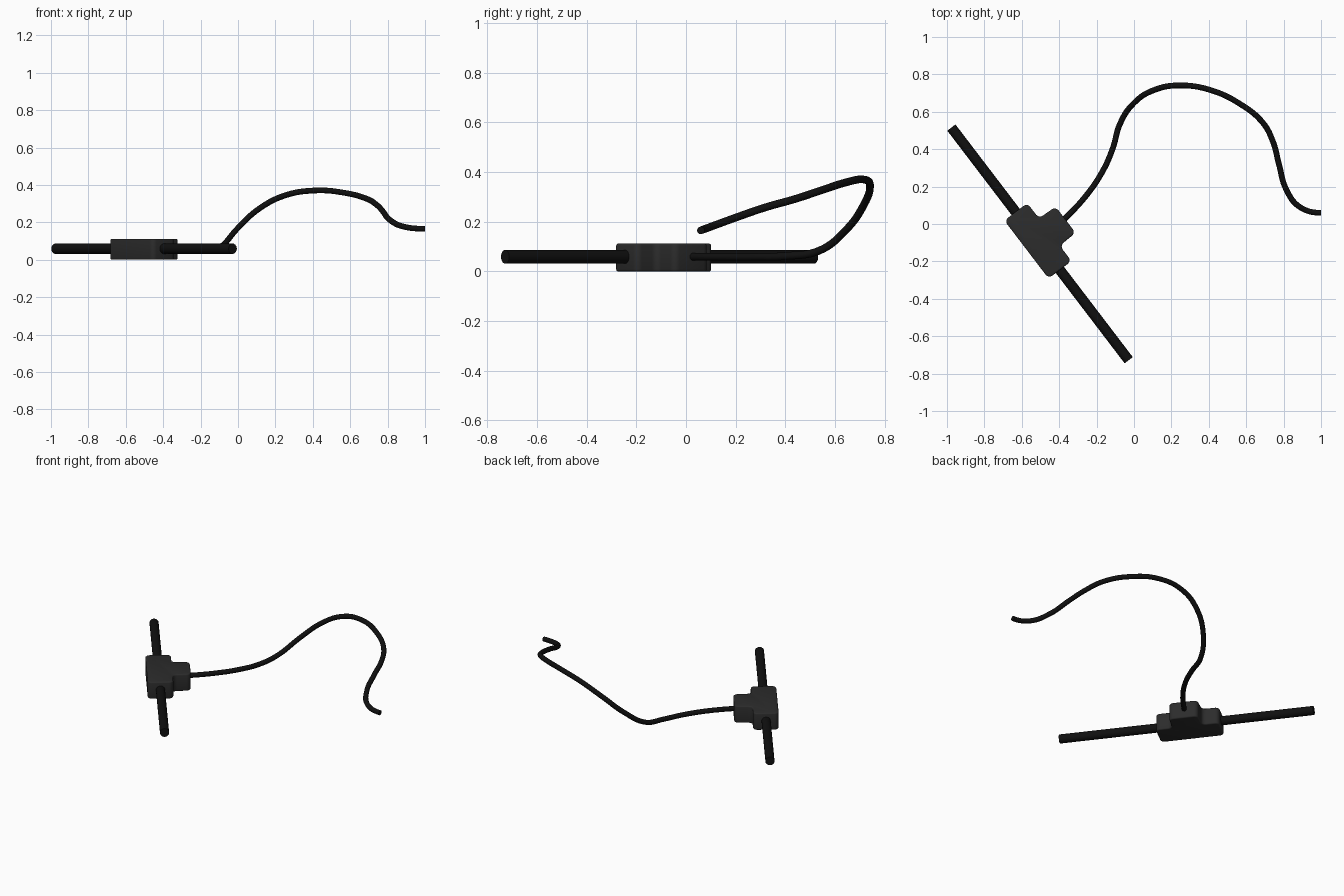
import bpy, bmesh
from math import pi
from mathutils import Vector

if "Cube" in bpy.data.objects:
    bpy.data.objects.remove(bpy.data.objects["Cube"])

U = Vector((0.606, -0.795, 0)).normalized()   # along the rod
V = Vector((-U.y, U.x, 0))                    # along the stem, towards the cable
Z = 0.056                                     # height of rod and cable root
CENTRE = -0.24                                # connector middle along U


def at(u, v, z=0.0):
    return U * u + V * v + Vector((0, 0, z))


def paint(obj, name, value):
    mat = bpy.data.materials.get(name) or bpy.data.materials.new(name)
    mat.diffuse_color = (value, value, value, 1)
    mat.use_nodes = True
    mat.node_tree.nodes["Principled BSDF"].inputs["Base Color"].default_value = mat.diffuse_color
    obj.data.materials.append(mat)


def smooth(obj):
    bpy.ops.object.select_all(action='DESELECT')
    obj.select_set(True)
    bpy.context.view_layer.objects.active = obj
    bpy.ops.object.shade_smooth_by_angle(angle=0.6)


# T-shaped connector: half outline mirrored, corners rounded, extruded
half = [(0.195, -0.54), (0.195, -0.386), (0.092, -0.386), (0.088, -0.277)]
outline = half + [(-u, v) for u, v in reversed(half)]
bm = bmesh.new()
bm.faces.new([bm.verts.new(at(CENTRE + u, v)) for u, v in outline])
bmesh.ops.bevel(bm, geom=bm.verts[:], offset=0.026, segments=5, profile=0.5,
                affect='VERTICES')
ext = bmesh.ops.extrude_face_region(bm, geom=bm.faces[:])
top = [g for g in ext['geom'] if isinstance(g, bmesh.types.BMVert)]
bmesh.ops.translate(bm, verts=top, vec=(0, 0, 0.112))
bmesh.ops.recalc_face_normals(bm, faces=bm.faces[:])
rims = [e for e in bm.edges if abs(e.verts[0].co.z - e.verts[1].co.z) < 1e-4]
bmesh.ops.bevel(bm, geom=rims, offset=0.008, segments=3, profile=0.5,
                affect='EDGES')
mesh = bpy.data.meshes.new("connector")
bm.to_mesh(mesh)
bm.free()
connector = bpy.data.objects.new("connector", mesh)
bpy.context.collection.objects.link(connector)
smooth(connector)
paint(connector, "dark_grey", 0.025)

# Straight rod through the connector
a, b = at(-1.002, -0.464, Z + 0.003), at(0.562, -0.464, Z + 0.003)
bpy.ops.mesh.primitive_cylinder_add(vertices=32, radius=0.0275,
                                    depth=(b - a).length, location=(a + b) / 2)
rod = bpy.context.object
rod.name = "rod"
rod.rotation_euler = (b - a).to_track_quat('Z', 'Y').to_euler()
smooth(rod)
paint(rod, "black", 0.005)

# Curling cable from the stem
start = at(CENTRE, -0.32, Z + 0.003)
path = [tuple(start), (-0.262, 0.144, 0.059), (-0.17, 0.278, 0.059),
        (-0.115, 0.40, 0.062), (-0.075, 0.535, 0.083), (0, 0.647, 0.17),
        (0.112, 0.718, 0.272), (0.246, 0.741, 0.342), (0.406, 0.717, 0.37),
        (0.567, 0.642, 0.358), (0.69, 0.54, 0.325), (0.743, 0.44, 0.292),
        (0.775, 0.32, 0.258), (0.813, 0.187, 0.212), (0.885, 0.092, 0.177),
        (1.0, 0.06, 0.165)]
curve = bpy.data.curves.new("cable", 'CURVE')
curve.dimensions = '3D'
curve.bevel_depth = 0.0155
curve.bevel_resolution = 4
curve.resolution_u = 8
curve.use_fill_caps = True
spline = curve.splines.new('BEZIER')
spline.bezier_points.add(len(path) - 1)
for point, co in zip(spline.bezier_points, path):
    point.co = co
    point.handle_left_type = point.handle_right_type = 'AUTO'
# last handle runs level along x, as the tip does
tip = spline.bezier_points[-1]
tip.handle_left_type = tip.handle_right_type = 'FREE'
tip.handle_left = (0.955, 0.06, 0.166)
tip.handle_right = (1.045, 0.06, 0.164)
cable = bpy.data.objects.new("cable", curve)
bpy.context.collection.objects.link(cable)
bpy.ops.object.select_all(action='DESELECT')
cable.select_set(True)
bpy.context.view_layer.objects.active = cable
bpy.ops.object.convert(target='MESH')
cable = bpy.context.object
smooth(cable)
paint(cable, "black", 0.005)
